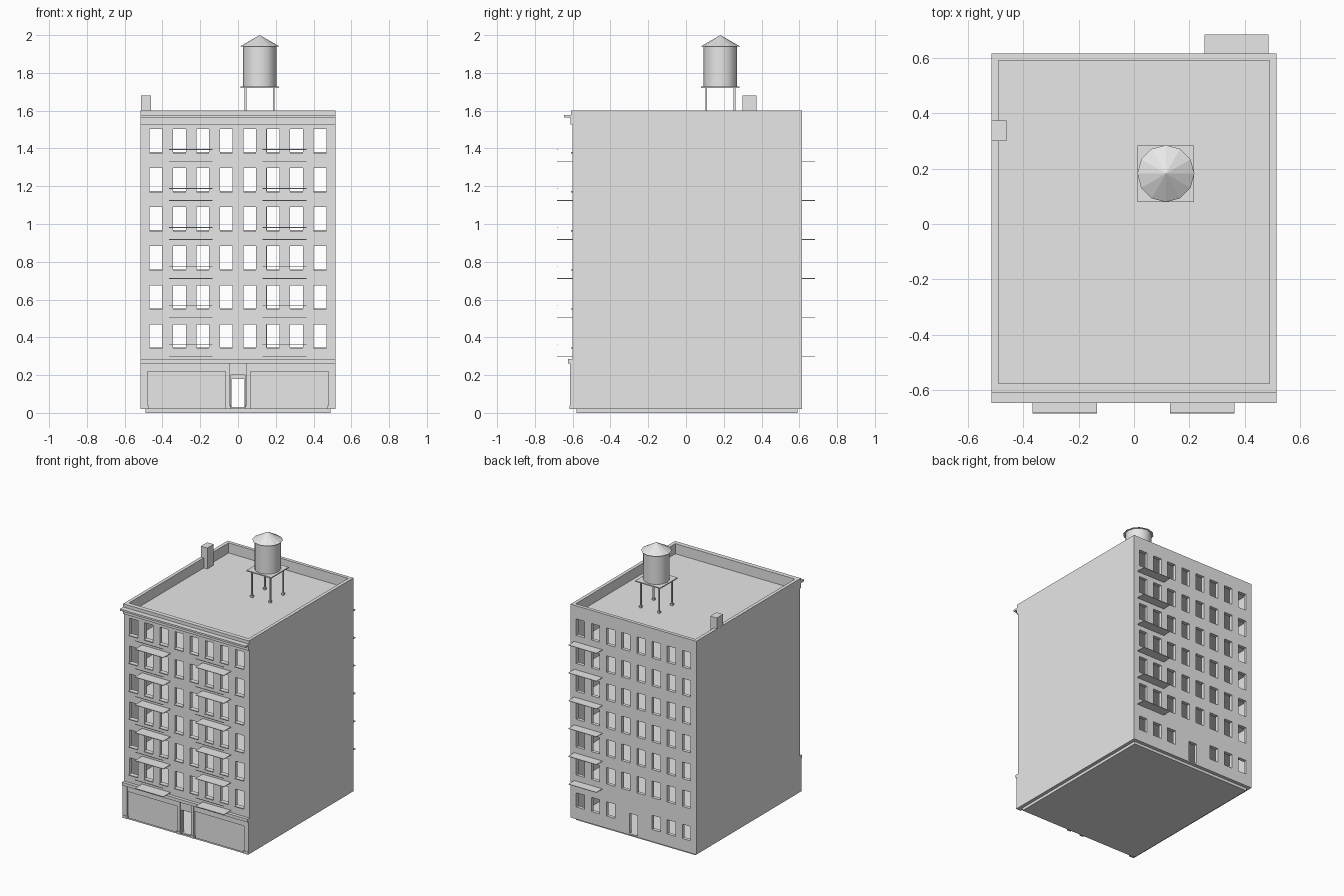
import bpy, bmesh, math

if "Cube" in bpy.data.objects:
    bpy.data.objects.remove(bpy.data.objects["Cube"])

grey = bpy.data.materials.new("plain_grey")
grey.diffuse_color = (0.8, 0.8, 0.8, 1)
grey.use_nodes = True
grey.node_tree.nodes["Principled BSDF"].inputs["Base Color"].default_value = grey.diffuse_color


def finish(name, bm):
    me = bpy.data.meshes.new(name)
    bm.to_mesh(me)
    bm.free()
    me.materials.append(grey)
    ob = bpy.data.objects.new(name, me)
    bpy.context.collection.objects.link(ob)
    return ob


def boxes(name, items):
    """One object from boxes given as (x0, x1, y0, y1, z0, z1)."""
    bm = bmesh.new()
    for x0, x1, y0, y1, z0, z1 in items:
        vs = bmesh.ops.create_cube(bm, size=1)["verts"]
        for v in vs:
            v.co.x = x0 if v.co.x < 0 else x1
            v.co.y = y0 if v.co.y < 0 else y1
            v.co.z = z0 if v.co.z < 0 else z1
    return finish(name, bm)


def cone(name, r1, r2, z0, z1, sides, x, y):
    bm = bmesh.new()
    bmesh.ops.create_cone(bm, cap_ends=True, segments=sides, radius1=r1,
                          radius2=r2, depth=z1 - z0)
    bmesh.ops.translate(bm, verts=bm.verts, vec=(x, y, (z0 + z1) / 2))
    return finish(name, bm)


W, YF, YB = 0.515, -0.60, 0.615     # half width, front and back planes
T = 0.025                           # wall thickness
BASE, ROOF, TOP = 0.02, 1.525, 1.6
STEP = 0.2067                       # storey height
cols = [(-0.4345 + 0.1241 * i) for i in range(8)]
sills = [0.347 + STEP * i for i in range(6)]
HW, WH = 0.034, 0.122               # window half width and height
windows = [(c - HW, c + HW, s, s + WH) for c in cols for s in sills]


def facade(name, holes, y, turn):
    """Wall grid that leaves out every opening (x0, x1, z0, z1)."""
    xs = sorted({-W, W} | {round(v, 4) for h in holes for v in h[:2]})
    zs = sorted({BASE, TOP} | {round(v, 4) for h in holes for v in h[2:]})
    bm = bmesh.new()
    grid = [[bm.verts.new((x, 0, z)) for z in zs] for x in xs]
    for i in range(len(xs) - 1):
        for j in range(len(zs) - 1):
            cx, cz = (xs[i] + xs[i + 1]) / 2, (zs[j] + zs[j + 1]) / 2
            if any(a < cx < b and c < cz < d for a, b, c, d in holes):
                continue
            bm.faces.new((grid[i][j], grid[i + 1][j],
                          grid[i + 1][j + 1], grid[i][j + 1]))
    loose = [v for v in bm.verts if not v.link_faces]
    bmesh.ops.delete(bm, geom=loose, context='VERTS')
    ob = finish(name, bm)
    ob.location.y = y
    ob.rotation_euler.z = turn
    mod = ob.modifiers.new("thickness", 'SOLIDIFY')
    mod.thickness, mod.offset = T, -1


# Walls with open windows and doors
facade("front_wall", windows + [(-0.038, 0.038, 0.03, 0.20)], YF, 0)
ground = [(c - HW, c + HW, 0.11, 0.215) for c in cols[:3] + cols[5:]]
facade("back_wall", windows + ground + [(-0.034, 0.034, 0.03, 0.18)], YB, math.pi)
boxes("side_walls", [(-W, -W + T, YF + T, YB - T, BASE, TOP),
                     (W - T, W, YF + T, YB - T, BASE, TOP)])

# Base, storey floors and roof deck inside the shell
boxes("base_slab", [(-0.49, 0.49, -0.58, 0.59, 0, BASE)])
inner = (-W + T, W - T, YF + T, YB - T)
boxes("floors", [inner + (BASE, BASE + 0.008)] +
      [inner + (ROOF - STEP * k - 0.01, ROOF - STEP * k) for k in range(1, 7)])
boxes("roof_deck", [inner + (ROOF - 0.012, ROOF)])

# Front cornice
boxes("cornice", [(-W, W, -0.612, YF, 1.528, 1.563),
                  (-W, W, -0.646, YF, 1.563, 1.576),
                  (-W, W, -0.608, YF, 1.576, TOP)])

# Window sills on the front
boxes("window_sills", [(c - HW, c + HW, -0.61, YF, s - 0.006, s)
                       for c in cols for s in sills])

# Shop front: ledge, pilasters with feet, sign boards, bottom rail
boxes("shop_ledge", [(-W, W, -0.624, YF, 0.262, 0.285)])
pil = [(-W, -0.479), (-0.066, -0.045), (0.045, 0.066), (0.479, W)]
boxes("shop_pilasters", [(a, b, -0.614, YF, BASE, 0.262) for a, b in pil])
boxes("pilaster_feet", [(max(a - 0.004, -W), min(b + 0.004, W), -0.618, YF, BASE, 0.04)
                        for a, b in pil])
boxes("shop_signs", [(a, b, -0.610, YF, 0.22, 0.262)
                     for a, b in ((-0.479, -0.066), (0.066, 0.479))])
boxes("door_header", [(-0.045, 0.045, -0.606, YF, 0.20, 0.262)])

# Fire escapes: thin platforms, with a rail at the front
levels = [0.30 + 0.206 * i for i in range(6)]
bays = [(-0.366, -0.134), (0.13, 0.362)]
boxes("front_fire_escapes", [(a, b, -0.683, YF, z - 0.002, z + 0.002)
                             for a, b in bays for z in levels])
boxes("fire_escape_rails", [(a, b, -0.684, -0.681, z + 0.062, z + 0.066)
                            for a, b in bays for z in levels])
boxes("back_fire_escapes", [(0.255, 0.485, YB, 0.684, z - 0.002, z + 0.002)
                            for z in levels])

# Chimney
boxes("chimney", [(-0.514, -0.461, 0.30, 0.374, ROOF, 1.68)])

# Water tank on legs
TX, TY = 0.115, 0.182
boxes("tank_platform", [(TX - 0.102, TX + 0.102, TY - 0.102, TY + 0.102, 1.719, 1.727)])
corners = [(TX + sx * 0.075, TY + sy * 0.075) for sx in (-1, 1) for sy in (-1, 1)]
boxes("tank_legs", [(x - 0.0045, x + 0.0045, y - 0.0045, y + 0.0045, ROOF, 1.719)
                    for x, y in corners])
boxes("tank_feet", [(x - 0.009, x + 0.009, y - 0.009, y + 0.009, ROOF, ROOF + 0.015)
                    for x, y in corners])
tank = cone("water_tank", 0.089, 0.089, 1.727, 1.943, 12, TX, TY)
for p in tank.data.polygons:
    p.use_smooth = abs(p.normal.z) < 0.5
for e in tank.data.edges:
    a, b = (tank.data.vertices[i].co.z for i in e.vertices)
    e.use_edge_sharp = abs(a - b) < 0.001
cone("tank_roof", 0.103, 0, 1.941, 2.0, 12, TX, TY)
